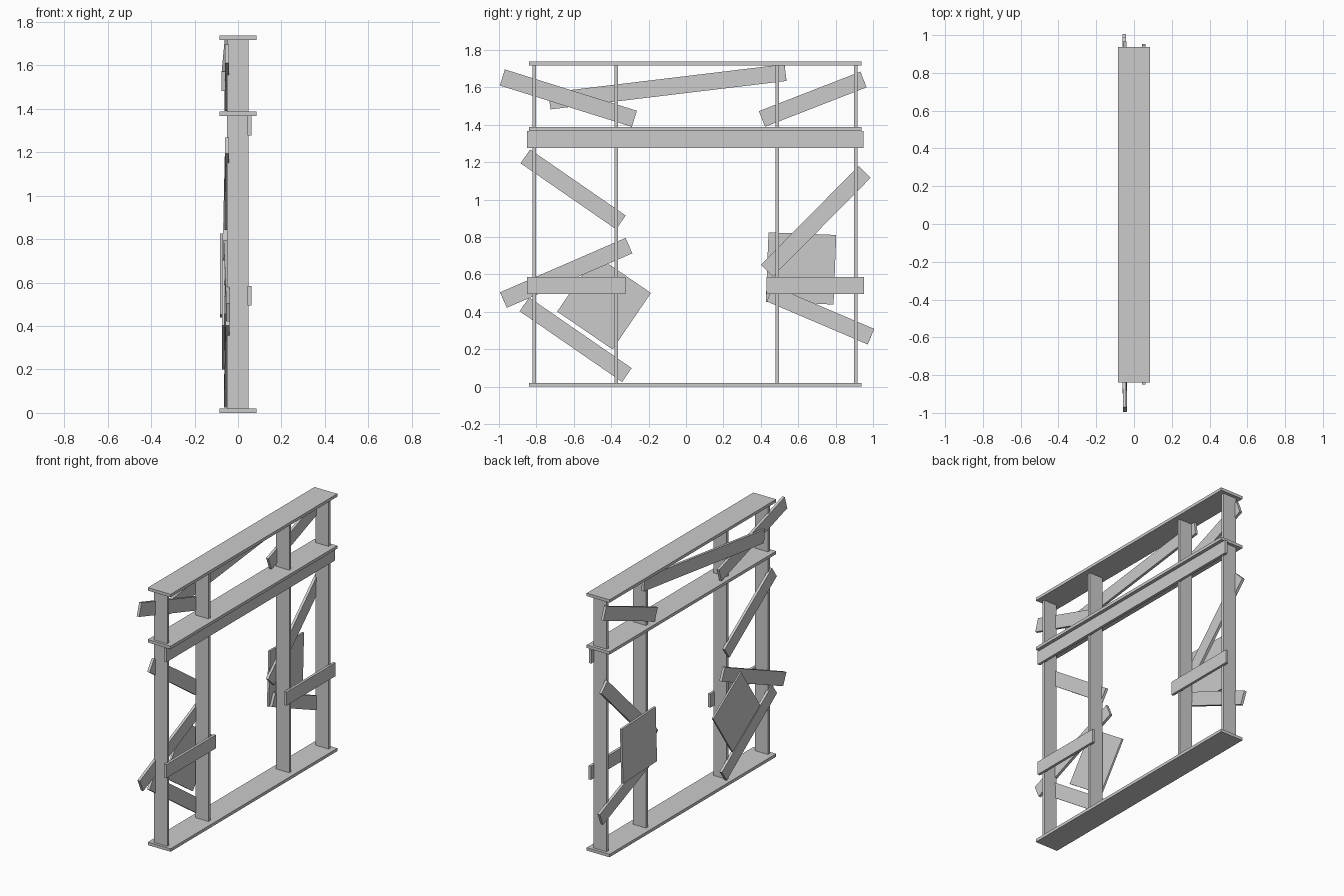
import bpy
from mathutils import Vector, Matrix

if "Cube" in bpy.data.objects:
    bpy.data.objects.remove(bpy.data.objects["Cube"])


def make_box(name, size, matrix):
    bpy.ops.mesh.primitive_cube_add(size=1)
    ob = bpy.context.object
    ob.name = name
    ob.data.transform(matrix @ Matrix.Diagonal((*size, 1)))
    return ob


def block(name, x, y, z):
    """Axis-aligned box from (min, max) ranges."""
    size = [r[1] - r[0] for r in (x, y, z)]
    mid = Vector([(r[0] + r[1]) / 2 for r in (x, y, z)])
    return make_box(name, size, Matrix.Translation(mid))


def plank(name, a, b, width=0.09, thick=0.018):
    """Board whose centre line runs from a to b, lying flat to the wall plane."""
    a, b = Vector(a), Vector(b)
    along = (b - a).normalized()
    across = Vector((1, 0, 0)).cross(along).normalized()
    normal = along.cross(across)
    m = Matrix((along, across, normal)).transposed().to_4x4()
    m.translation = (a + b) / 2
    return make_box(name, ((b - a).length, width, thick), m)


# Horizontal plates
for name, z in (("bottom_plate", 0.0), ("middle_plate", 1.367), ("top_plate", 1.717)):
    block(name, (-0.085, 0.085), (-0.84, 0.937), (z, z + 0.02))

# Studs, split by the middle plate
for i, y in enumerate((-0.812, -0.373, 0.488, 0.907)):
    block(f"lower_stud_{i}", (-0.05, 0.048), (y - 0.01, y + 0.01), (0.02, 1.367))
    block(f"upper_stud_{i}", (-0.05, 0.048), (y - 0.01, y + 0.01), (1.387, 1.717))

# Straight rails on the outer side
block("lintel_rail", (0.043, 0.062), (-0.85, 0.948), (1.277, 1.368))
block("left_rail", (0.043, 0.061), (-0.85, -0.323), (0.494, 0.585))
block("right_rail", (0.043, 0.061), (0.43, 0.953), (0.494, 0.585))

# Crooked boards nailed on the back: centre-line ends
boards = {
    "upper_left_board": ((-0.050, -0.982, 1.653), (-0.054, -0.276, 1.432)),
    "upper_long_board": ((-0.066, -0.73, 1.527), (-0.052, 0.532, 1.679)),
    "upper_right_board": ((-0.050, 0.949, 1.642), (-0.054, 0.406, 1.431)),
    "left_high_board": ((-0.050, -0.859, 1.231), (-0.054, -0.348, 0.878)),
    "left_middle_board": ((-0.045, -0.976, 0.463), (-0.057, -0.305, 0.754)),
    "left_low_board": ((-0.048, -0.864, 0.44), (-0.056, -0.316, 0.062)),
    "right_diagonal_board": ((-0.052, 0.955, 1.148), (-0.064, 0.433, 0.62)),
    "right_low_board": ((-0.052, 0.989, 0.267), (-0.056, 0.449, 0.497)),
}
for name, (a, b) in boards.items():
    plank(name, a, b)

# Square panels over the boards
plank("left_panel", (-0.067, -0.586, 0.552), (-0.067, -0.29, 0.35), 0.365, 0.012)
plank("right_panel", (-0.076, 0.434, 0.639), (-0.076, 0.796, 0.625), 0.372, 0.014)
